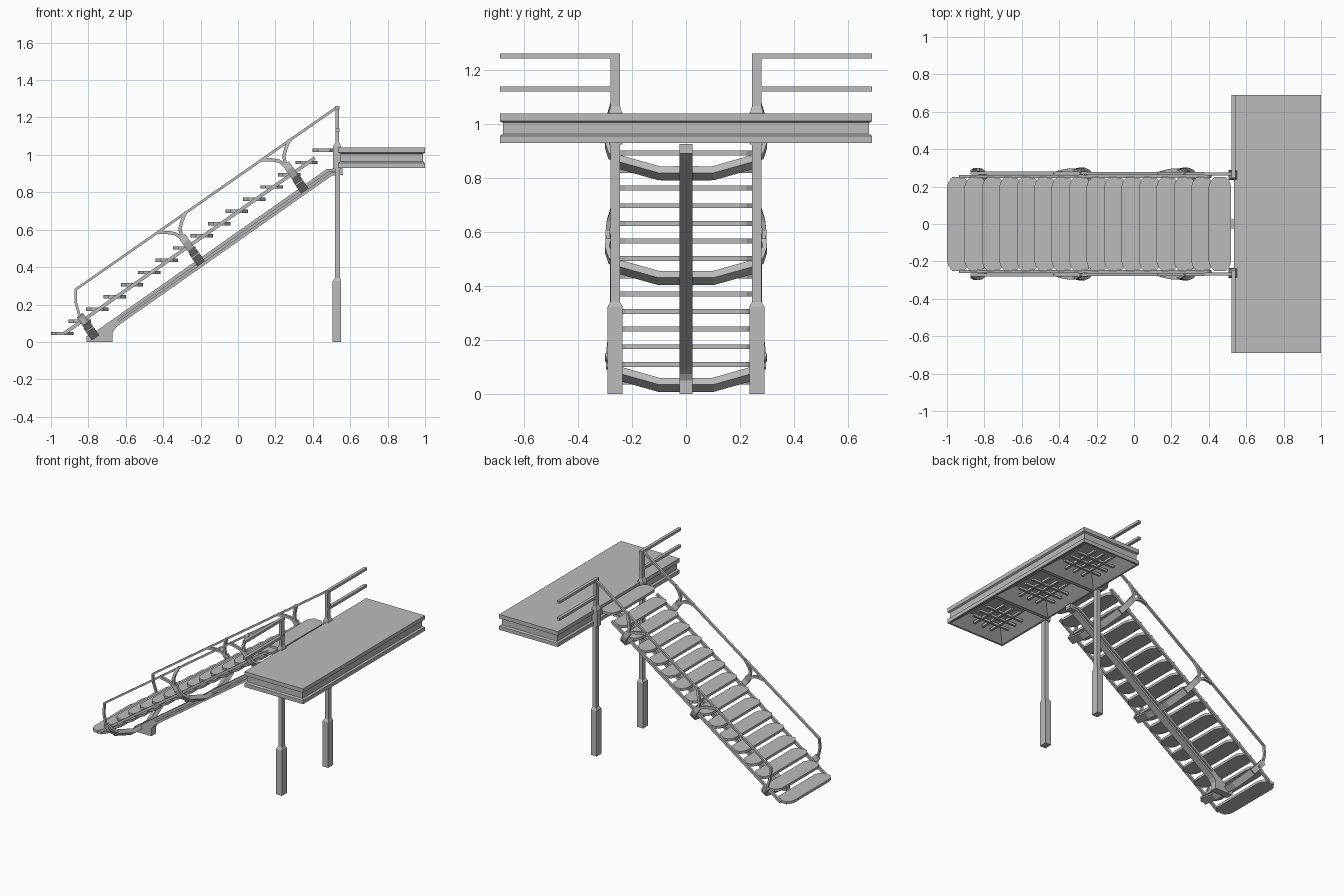
import bpy, bmesh
from mathutils import Vector

cube = bpy.data.objects.get("Cube")
if cube:
    bpy.data.objects.remove(cube)

grey = bpy.data.materials.new("grey_metal")
grey.use_nodes = True
COLOR = (0.5, 0.5, 0.5, 1)
grey.diffuse_color = COLOR
grey.node_tree.nodes["Principled BSDF"].inputs["Base Color"].default_value = COLOR

SLOPE = 0.7
ALONG = Vector((1, 0, SLOPE)).normalized()     # direction up the stair
ACROSS = Vector((-ALONG.z, 0, ALONG.x))        # perpendicular to the stair
Y = Vector((0, 1, 0))


def finish(bm, name, mirror=False):
    bmesh.ops.recalc_face_normals(bm, faces=bm.faces)
    mesh = bpy.data.meshes.new(name)
    bm.to_mesh(mesh)
    bm.free()
    mesh.materials.append(grey)
    ob = bpy.data.objects.new(name, mesh)
    bpy.context.collection.objects.link(ob)
    if mirror:
        mod = ob.modifiers.new("both_sides", "MIRROR")
        mod.use_axis = (False, True, False)
        mod.use_mirror_merge = False
    return ob


def loft(bm, rings):
    """Skin a list of point rings and cap both ends."""
    rows = [[bm.verts.new(p) for p in ring] for ring in rings]
    n = len(rows[0])
    for a, b in zip(rows, rows[1:]):
        for i in range(n):
            j = (i + 1) % n
            bm.faces.new((a[i], a[j], b[j], b[i]))
    bm.faces.new(rows[0])
    bm.faces.new(rows[-1])


def bar(name, points, ref, wide, thick, mirror=True):
    """Rectangular bar along a path; wide is the half size along ref."""
    pts = [Vector(p) for p in points]
    rings = []
    for i, p in enumerate(pts):
        d1 = (p - pts[max(i - 1, 0)]).normalized()
        d2 = (pts[min(i + 1, len(pts) - 1)] - p).normalized()
        up = (d1 + d2).normalized().cross(ref).normalized() * thick
        side = ref * wide
        rings.append([p + side + up, p + side - up, p - side - up, p - side + up])
    bm = bmesh.new()
    loft(bm, rings)
    return finish(bm, name, mirror)


def slab(name, outline, low, high, axis):
    """Extrude a 2D outline along z, or along y for a side profile."""
    place = (lambda a, b, h: (a, b, h)) if axis == "z" else (lambda a, b, h: (a, h, b))
    bm = bmesh.new()
    loft(bm, [[place(a, b, h) for a, b in outline] for h in (low, high)])
    return finish(bm, name)


def rect(x0, x1, y0, y1, z):
    return [(x0, y0, z), (x1, y0, z), (x1, y1, z), (x0, y1, z)]


# Treads with clipped corners
half = [(-0.06, 0.2), (-0.052, 0.225), (-0.032, 0.25), (0.032, 0.25), (0.052, 0.225), (0.06, 0.2)]
outline = half + [(x, -y) for x, y in reversed(half)]
for i in range(16):
    cx, cz = -0.94 + 0.0933 * i, 0.045 + 0.0653 * i
    slab(f"tread_{i + 1}", [(cx + x, y) for x, y in outline], cz - 0.009, cz + 0.009, "z")

# Thin side stringers
bar("side_stringer", [(-0.93, 0.255, 0.045), (0.41, 0.255, 0.983)], Y, 0.008, 0.009)

# Central beam: web, flanges and foot
slab("beam_web", [(-0.7, 0.05), (-0.62, 0.105), (0.5, 0.89), (0.55, 0.9), (0.48, 0.92), (-0.72, 0.08)],
     -0.015, 0.015, "y")
bar("beam_top_flange", [(-0.74, 0, 0.06), (0.48, 0, 0.917), (0.56, 0, 0.917)], Y, 0.025, 0.009, False)
bar("beam_bottom_flange", [(-0.64, 0, 0.098), (0.5, 0, 0.897), (0.56, 0, 0.9)], Y, 0.025, 0.008, False)
slab("beam_foot", [(-0.81, 0), (-0.67, 0), (-0.67, 0.05), (-0.655, 0.075), (-0.62, 0.105),
                   (-0.66, 0.125), (-0.75, 0.062), (-0.81, 0.03)], -0.025, 0.025, "y")

# Cross brackets under the treads and the forked railing supports
for label, shift in (("lower", -0.565), ("middle", 0), ("upper", 0.555)):
    base = Vector((-0.205 + shift, 0, 0.43 + shift * SLOPE))
    path = [(0, 0), (0.1, 0), (0.245, 0.05)]
    arm = [(0.245, 0.05), (0.28, 0.085), (0.292, 0.13), (0.288, 0.165)]
    bar(label + "_cross_bracket", [base + Y * y + ACROSS * u for y, u in path], ALONG, 0.024, 0.015)
    if label == "lower":
        arm = arm[:3]
    bar(label + "_bracket_arm", [base + Y * y + ACROSS * u for y, u in arm], ALONG, 0.02, 0.009)
    if label != "lower":
        prongs = {"up": [(-0.3, 0.288, 0.555), (-0.31, 0.29, 0.605), (-0.3, 0.285, 0.645), (-0.28, 0.27, 0.693)],
                  "back": [(-0.295, 0.288, 0.55), (-0.335, 0.29, 0.578), (-0.375, 0.285, 0.585), (-0.43, 0.27, 0.586)]}
        for side, pts in prongs.items():
            bar(f"{label}_{side}_prong", [Vector(p) + Vector((shift, 0, shift * SLOPE)) for p in pts],
                Y, 0.008, 0.009)

# Handrail, curling down to the lowest bracket
bar("handrail", [(-0.815, 0.288, 0.095), (-0.85, 0.288, 0.15), (-0.867, 0.282, 0.21),
                 (-0.868, 0.274, 0.28), (0.53, 0.268, 1.255)], Y, 0.008, 0.007)

# Support posts with thick lower sleeves
bm = bmesh.new()
loft(bm, [rect(0.506, 0.552, 0.235, 0.29, 0), rect(0.506, 0.552, 0.235, 0.29, 0.325),
          rect(0.518, 0.546, 0.245, 0.28, 0.342), rect(0.518, 0.546, 0.245, 0.28, 0.94)])
finish(bm, "support_post", True)

# Brackets joining the posts to the platform, and the railing posts above
bm = bmesh.new()
loft(bm, [rect(0.508, 0.55, 0.238, 0.285, 0.925), rect(0.508, 0.55, 0.238, 0.285, 1.045),
          rect(0.521, 0.541, 0.245, 0.279, 1.068), rect(0.521, 0.541, 0.245, 0.279, 1.26)])
finish(bm, "railing_post", True)

# Guard rails along the platform edge
for label, z in (("top", 1.253), ("middle", 1.131)):
    bar(label + "_guard_rail", [(0.532, 0.245, z), (0.532, 0.69, z)], Vector((1, 0, 0)), 0.011, 0.009)

# Platform with channel edges and three hollow bays beneath
X0, X1, W = 0.535, 1.0, 0.69
stations = [-W, -W / 3, W / 3, W]
bm = bmesh.new()
rows = []
for z, inset in ((0.93, 0), (0.957, 0), (0.964, 0.012), (1.006, 0.012), (1.012, 0), (1.04, 0)):
    ys = [max(-W + inset, min(W - inset, y)) for y in stations]
    ring = [(X0 + inset, y, z) for y in ys] + [(X1 - inset, y, z) for y in reversed(ys)]
    rows.append([bm.verts.new(p) for p in ring])
for a, b in zip(rows, rows[1:]):
    for i in range(8):
        j = (i + 1) % 8
        bm.faces.new((a[i], a[j], b[j], b[i]))
bays = []
for row in (rows[0], rows[-1]):
    for i in range(3):
        face = bm.faces.new((row[i], row[i + 1], row[6 - i], row[7 - i]))
        if row is rows[0]:
            bays.append(face)
bmesh.ops.recalc_face_normals(bm, faces=bm.faces)
bmesh.ops.inset_individual(bm, faces=bays, thickness=0.018)
bmesh.ops.inset_individual(bm, faces=bays, thickness=0.13, depth=-0.07)
finish(bm, "platform")

# Crossed bars in each bay
mid = (X0 + X1) / 2
for n, cy in enumerate((-2 * W / 3, 0, 2 * W / 3)):
    for k in (-1, 0, 1):
        y, x = cy + 0.07 * k, mid + 0.07 * k
        bar(f"bay_{n + 1}_cross_bar", [(mid - 0.15, y, 0.953), (mid + 0.15, y, 0.953)], Y, 0.008, 0.008, False)
        bar(f"bay_{n + 1}_long_bar", [(x, cy - 0.15, 0.958), (x, cy + 0.15, 0.958)],
            Vector((1, 0, 0)), 0.008, 0.008, False)
